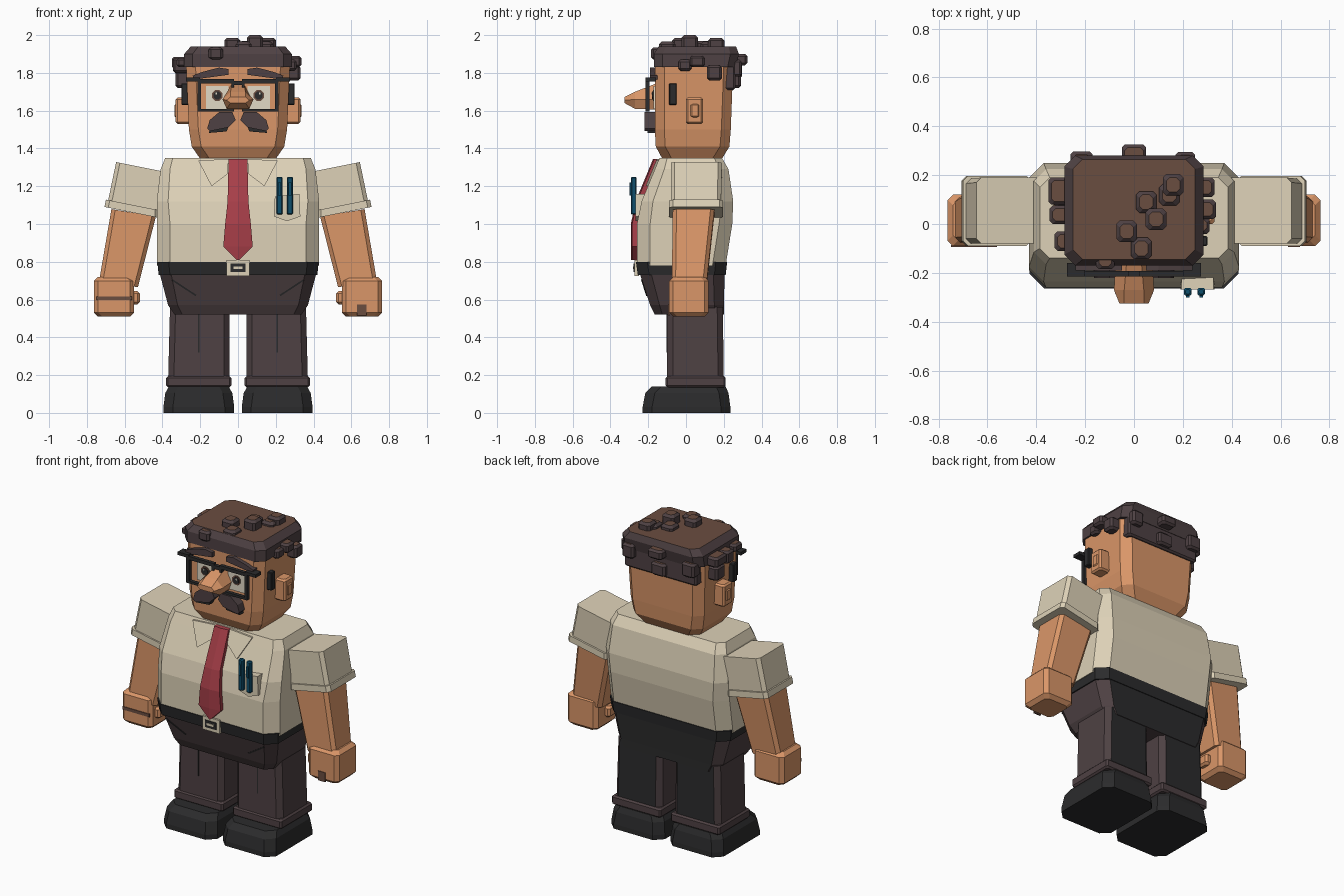
import bpy, bmesh, math

def mat(name, r, g, b):
    m = bpy.data.materials.new(name)
    lin = [((c / 255 + 0.055) / 1.055) ** 2.4 if c > 10 else c / 255 / 12.92 for c in (r, g, b)]
    m.diffuse_color = (*lin, 1)
    return m

SKIN = mat("skin", 218, 150, 104)
SHIRT = mat("cream shirt", 221, 209, 183)
TIE = mat("tie red", 166, 62, 72)
DARK = mat("dark brown cloth", 78, 65, 67)
BLACK = mat("black", 43, 43, 44)
HAIRTOP = mat("hair brown", 106, 77, 64)
BLUE = mat("pen blue", 14, 78, 108)
EYE = mat("eye white", 226, 218, 198)

def finish(name, bm, mats, rule=None):
    bmesh.ops.recalc_face_normals(bm, faces=bm.faces)
    if rule:
        for f in bm.faces:
            f.material_index = 1 if rule(f.normal) else 0
    me = bpy.data.meshes.new(name)
    bm.to_mesh(me)
    bm.free()
    for m in mats:
        me.materials.append(m)
    ob = bpy.data.objects.new(name, me)
    bpy.context.collection.objects.link(ob)
    return ob

def skin_rings(bm, rings):
    rows = [[bm.verts.new(p) for p in r] for r in rings]
    n = len(rows[0])
    for a, b in zip(rows, rows[1:]):
        for i in range(n):
            bm.faces.new((a[i], a[(i + 1) % n], b[(i + 1) % n], b[i]))
    bm.faces.new(rows[0])
    bm.faces.new(rows[-1])

def loft(name, secs, mats, s=1, slope=0, pivot=0, rule=None):
    """Stack of corner-cut rectangles: (z, x0, x1, y0, y1, corner)."""
    bm = bmesh.new()
    rings = []
    for z, x0, x1, y0, y1, c in secs:
        pts = [(x0 + c, y0), (x1 - c, y0), (x1, y0 + c), (x1, y1 - c),
               (x1 - c, y1), (x0 + c, y1), (x0, y1 - c), (x0, y0 + c)]
        rings.append([(s * x, y, z + slope * (x - pivot)) for x, y in pts])
    skin_rings(bm, rings)
    return finish(name, bm, mats, rule)

def block(name, x0, x1, y0, y1, z0, z1, m, c=0.012, s=1, rule=None):
    """Box with all edges chamfered."""
    return loft(name, [(z0, x0 + c, x1 - c, y0 + c, y1 - c, c), (z0 + c, x0, x1, y0, y1, c),
                       (z1 - c, x0, x1, y0, y1, c), (z1, x0 + c, x1 - c, y0 + c, y1 - c, c)],
                m if isinstance(m, list) else [m], s, rule=rule)

def plate(name, pts, m, front, back, s=1):
    """Extruded x-z outline; front and back are y values or functions of z."""
    f = front if callable(front) else lambda z: front
    b = back if callable(back) else lambda z: back
    bm = bmesh.new()
    skin_rings(bm, [[(s * x, f(z), z) for x, z in pts], [(s * x, b(z), z) for x, z in pts]])
    return finish(name, bm, [m])

def rect(x0, x1, z0, z1):
    return [(x0, z0), (x1, z0), (x1, z1), (x0, z1)]

PROFILE = [(0.78, -0.26), (1.0, -0.26), (1.12, -0.235), (1.35, -0.14)]

def belly(z):
    for (za, ya), (zb, yb) in zip(PROFILE, PROFILE[1:]):
        if z <= zb:
            break
    return ya + (yb - ya) * (z - za) / (zb - za)

faces_back = lambda n: n.y > 0.75
faces_up = lambda n: n.z > 0.9

# Torso
loft("shirt_body", [(0.78, -0.43, 0.43, -0.26, 0.21, 0.07), (1.0, -0.43, 0.43, -0.26, 0.245, 0.07),
                    (1.12, -0.43, 0.43, -0.235, 0.25, 0.06), (1.29, -0.41, 0.41, -0.165, 0.225, 0.05),
                    (1.35, -0.385, 0.385, -0.14, 0.19, 0.04)], [SHIRT])
loft("belt", [(0.73, -0.42, 0.42, -0.255, 0.21, 0.06), (0.80, -0.427, 0.427, -0.265, 0.218, 0.06)], [BLACK])
plate("buckle", rect(-0.06, 0.06, 0.725, 0.81), SHIRT, -0.272, -0.25)
plate("buckle_inset", rect(-0.04, 0.04, 0.745, 0.79), BLACK, -0.277, -0.27)
plate("buckle_prong", rect(-0.025, 0.025, 0.762, 0.776), SHIRT, -0.281, -0.276)
loft("hips", [(0.52, -0.335, 0.335, -0.165, 0.2, 0.04), (0.57, -0.37, 0.37, -0.19, 0.2, 0.05),
              (0.74, -0.415, 0.415, -0.245, 0.205, 0.06)], [DARK, BLACK], rule=faces_back)

# Tie, collar, pocket and pens
tie = [(1.345, 0.05), (1.12, 0.055), (1.0, 0.068), (0.88, 0.078), (0.81, 0.008)]
bm = bmesh.new()
skin_rings(bm, [[(-w, belly(z) - 0.025, z), (0, belly(z) - 0.032, z), (w, belly(z) - 0.025, z),
                 (w, belly(z) + 0.01, z), (-w, belly(z) + 0.01, z)] for z, w in tie])
finish("tie", bm, [TIE])
for s in (-1, 1):
    plate("collar", [(0.05, 1.345), (0.21, 1.335), (0.14, 1.2), (0.055, 1.265)], SHIRT,
          lambda z: belly(z) - 0.012, lambda z: belly(z) + 0.01, s)
plate("shirt_pocket", [(0.19, 1.04), (0.26, 1.015), (0.33, 1.04), (0.325, 1.16), (0.195, 1.145)],
      SHIRT, -0.268, -0.2)
for x in (0.22, 0.275):
    block("pen", x - 0.016, x + 0.016, -0.292, -0.262, 1.05, 1.25, BLUE, 0.006)
    plate("pen_clip", rect(x - 0.007, x + 0.007, 1.15, 1.22), BLUE, -0.3, -0.285)

# Limbs, mirrored
for s in (-1, 1):
    loft("leg", [(0.17, 0.045, 0.37, -0.1, 0.2, 0.03), (0.56, 0.045, 0.36, -0.1, 0.195, 0.03)],
         [DARK, BLACK], s, rule=faces_back)
    plate("leg_crease", rect(0.205, 0.212, 0.32, 0.52), BLACK, -0.103, -0.097, s)
    plate("pocket_seam", [(0.22, 0.625), (0.225, 0.618), (0.35, 0.70), (0.345, 0.707)], BLACK,
          lambda z: -0.195 - 0.32 * (z - 0.57), lambda z: -0.185 - 0.32 * (z - 0.57), s)
    block("trouser_cuff", 0.035, 0.38, -0.108, 0.21, 0.135, 0.195, DARK, 0.01, s)
    loft("shoe", [(0, 0.02, 0.395, -0.23, 0.235, 0.05), (0.03, 0.02, 0.395, -0.23, 0.235, 0.05),
                  (0.105, 0.03, 0.385, -0.215, 0.225, 0.05), (0.14, 0.05, 0.365, -0.18, 0.21, 0.05)],
         [BLACK], s)
    loft("sleeve", [(1.035, 0.36, 0.695, -0.08, 0.185, 0.02), (1.285, 0.36, 0.645, -0.08, 0.19, 0.02)],
         [SHIRT], s, 0.2, 0.43)
    loft("sleeve_cuff", [(1.035, 0.42, 0.707, -0.09, 0.197, 0.02), (1.075, 0.42, 0.699, -0.09, 0.197, 0.02)],
         [SHIRT], s, 0.2, 0.43)
    loft("arm", [(0.66, 0.53, 0.735, -0.075, 0.11, 0.02), (1.05, 0.435, 0.67, -0.07, 0.15, 0.02)],
         [SKIN], s, 0.17, 0.5)
    block("hand", 0.55, 0.763, -0.09, 0.12, 0.51, 0.72, SKIN, 0.022, s)
    block("thumb", 0.52, 0.57, -0.05, 0.03, 0.575, 0.645, SKIN, 0.012, s)
plate("finger_gap", rect(-0.75, -0.56, 0.597, 0.617), HAIRTOP, -0.094, -0.085)
plate("finger_gap", rect(0.63, 0.68, 0.515, 0.575), HAIRTOP, -0.094, -0.085)

# Head
loft("head", [(1.345, -0.2, 0.2, -0.125, 0.19, 0.05), (1.41, -0.245, 0.245, -0.16, 0.23, 0.05),
              (1.5, -0.26, 0.26, -0.165, 0.237, 0.05), (1.84, -0.275, 0.275, -0.165, 0.25, 0.05)], [SKIN])
for s in (-1, 1):
    block("ear", 0.25, 0.33, 0.0, 0.09, 1.53, 1.67, SKIN, 0.01, s)
    block("inner_ear", 0.31, 0.336, 0.025, 0.07, 1.565, 1.635, SKIN, 0.006, s)
    plate("eye", rect(0.05, 0.17, 1.61, 1.73), EYE, -0.172, -0.16, s)
    for nm, r, y, m in (("iris", 0.031, -0.176, HAIRTOP), ("pupil", 0.022, -0.18, BLACK)):
        plate(nm, [(0.11 + r * math.cos(i * math.pi / 4 + 0.39), 1.68 + r * math.sin(i * math.pi / 4 + 0.39))
                   for i in range(8)], m, y, -0.165, s)
    plate("glint", rect(0.115 * s - 0.005, 0.115 * s + 0.005, 1.685, 1.695), EYE, -0.183, -0.178)
    # Glasses
    for nm, r in (("rim_top", rect(0.02, 0.215, 1.745, 1.767)), ("rim_bottom", rect(0.02, 0.215, 1.595, 1.61)),
                  ("rim_outer", rect(0.195, 0.215, 1.6, 1.76)), ("rim_inner", rect(0.02, 0.035, 1.6, 1.76)),
                  ("bridge", rect(0, 0.03, 1.735, 1.757)), ("hinge", rect(0.2, 0.275, 1.755, 1.775))):
        plate(nm, r, BLACK, -0.215, -0.192 if nm != "hinge" else -0.16, s)
    block("glasses_arm", 0.26, 0.3, -0.09, -0.05, 1.63, 1.745, BLACK, 0.004, s)
    # Brows and moustache
    plate("eyebrow", [(0.05, 1.79), (0.235, 1.765), (0.24, 1.785), (0.19, 1.805), (0.10, 1.828), (0.05, 1.82)],
          DARK, -0.19, -0.15, s)
    plate("moustache", [(0.012, 1.55), (0.03, 1.592), (0.10, 1.592), (0.15, 1.55), (0.163, 1.505), (0.15, 1.492),
                        (0.05, 1.512)], DARK, -0.22, -0.155, s)
    plate("moustache_underside", [(0.05, 1.515), (0.15, 1.495), (0.155, 1.482), (0.06, 1.49)],
          BLACK, -0.205, -0.155, s)

# Nose
bm = bmesh.new()
skin_rings(bm, [[(-a, y, zb), (a, y, zb), (b, y, zm), (c, y, zt), (-c, y, zt), (-b, y, zm)]
                for y, a, b, c, zb, zm, zt in ((-0.155, 0.055, 0.075, 0.03, 1.605, 1.66, 1.745),
                                               (-0.27, 0.06, 0.082, 0.04, 1.61, 1.66, 1.70),
                                               (-0.325, 0.04, 0.06, 0.04, 1.64, 1.655, 1.672))])
finish("nose", bm, [SKIN])

# Hair
loft("hair_cap", [(1.83, -0.285, 0.285, -0.17, 0.265, 0.045), (1.9, -0.285, 0.285, -0.17, 0.28, 0.045),
                  (1.94, -0.25, 0.25, -0.145, 0.265, 0.04)], [DARK, HAIRTOP], rule=faces_up)
block("hair_back", -0.255, 0.255, 0.2, 0.262, 1.71, 1.85, DARK, 0.01)
HAIR = [DARK, HAIRTOP]
for x, y, z in ((0.16, 0.16, 1.985), (0.05, 0.09, 1.97), (0.09, 0.02, 2.0), (-0.03, -0.03, 1.985),
                (0.03, -0.1, 1.965), (0.145, 0.12, 1.965)):
    block("top_tuft", x - 0.042, x + 0.042, y - 0.044, y + 0.044, 1.92, z, HAIR, 0.014, rule=faces_up)
for x0, x1, y0, y1, z0, z1 in ((-0.345, -0.26, 0.0, 0.075, 1.80, 1.88), (-0.35, -0.26, 0.08, 0.19, 1.82, 1.885),
                               (-0.33, -0.25, 0.07, 0.16, 1.72, 1.81), (-0.325, -0.26, -0.11, -0.03, 1.83, 1.88),
                               (0.26, 0.33, 0.11, 0.19, 1.76, 1.84), (0.26, 0.335, 0.02, 0.10, 1.83, 1.89),
                               (0.26, 0.31, -0.04, 0.03, 1.81, 1.87), (-0.05, 0.05, 0.24, 0.325, 1.84, 1.9),
                               (-0.26, -0.17, 0.22, 0.297, 1.77, 1.86), (0.17, 0.25, 0.22, 0.295, 1.78, 1.87),
                               (-0.155, -0.08, -0.185, -0.1, 1.87, 1.935), (-0.05, 0.05, 0.22, 0.29, 1.72, 1.80)):
    block("side_tuft", x0, x1, y0, y1, z0, z1, HAIR, 0.012, rule=faces_up)
